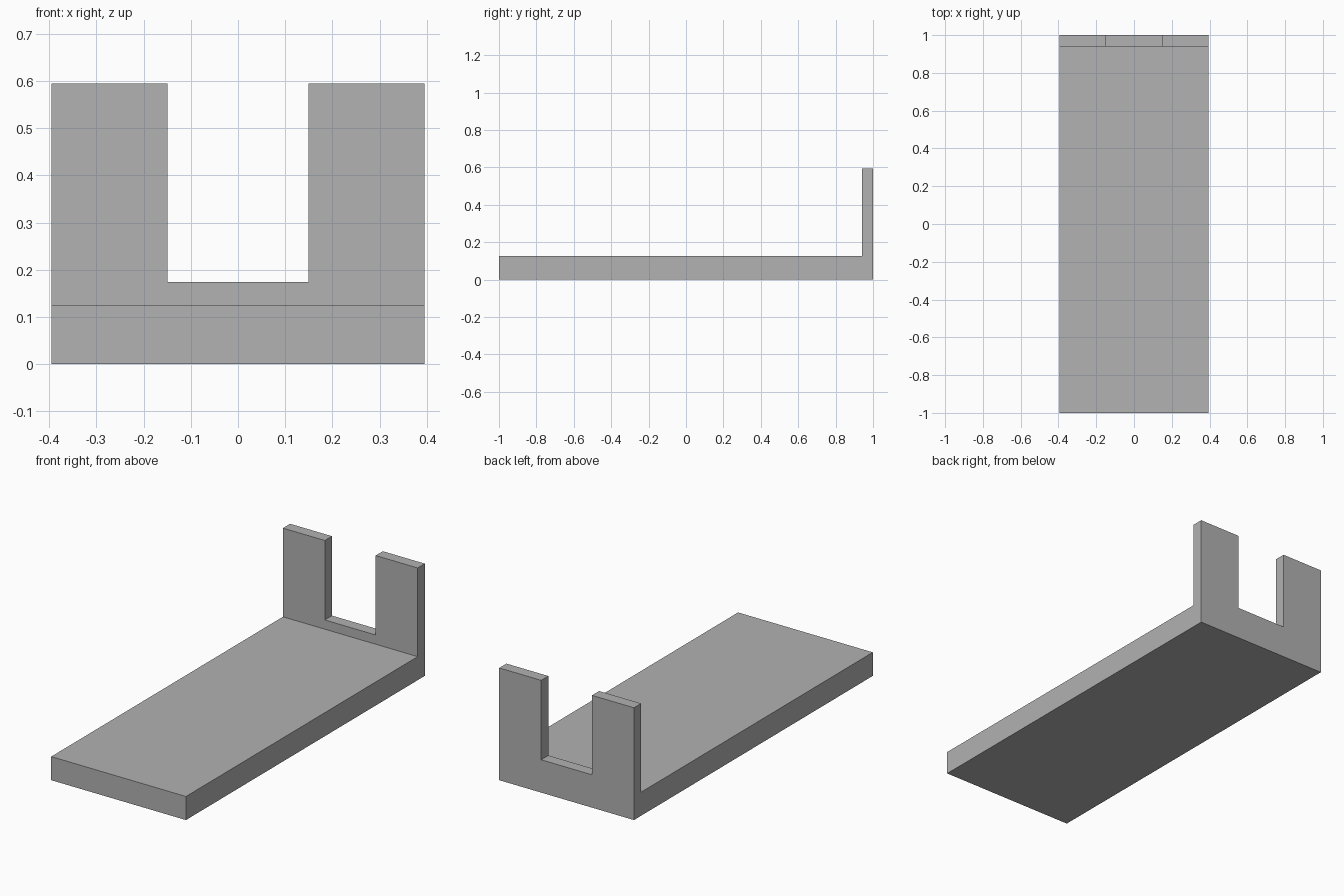
import bpy
import bmesh
from mathutils import Vector

cube = bpy.data.objects.get("Cube")
if cube:
    bpy.data.objects.remove(cube, do_unlink=True)

HALF_WIDTH = 0.395
BASE_TOP = 0.125
PLATE_FRONT = 0.94
PLATE_TOP = 0.595
NOTCH_HALF = 0.149
NOTCH_FLOOR = 0.174

grey = bpy.data.materials.new("mid grey")
grey.use_nodes = True
colour = (0.445, 0.445, 0.445, 1)
grey.diffuse_color = colour
grey.node_tree.nodes["Principled BSDF"].inputs["Base Color"].default_value = colour


def extruded(name, points, offset):
    """Closed solid made by sweeping a flat outline along an offset."""
    bm = bmesh.new()
    face = bm.faces.new([bm.verts.new(p) for p in points])
    swept = bmesh.ops.extrude_face_region(bm, geom=[face])["geom"]
    moved = [v for v in swept if isinstance(v, bmesh.types.BMVert)]
    bmesh.ops.translate(bm, verts=moved, vec=Vector(offset))
    bmesh.ops.recalc_face_normals(bm, faces=bm.faces)
    mesh = bpy.data.meshes.new(name)
    bm.to_mesh(mesh)
    bm.free()
    obj = bpy.data.objects.new(name, mesh)
    bpy.context.collection.objects.link(obj)
    mesh.materials.append(grey)
    return obj


# Base slab and upright end plate, one L-shaped section
section = [(-1, 0), (1, 0), (1, PLATE_TOP), (PLATE_FRONT, PLATE_TOP),
           (PLATE_FRONT, BASE_TOP), (-1, BASE_TOP)]
bracket = extruded("slotted_bracket", [(-HALF_WIDTH, y, z) for y, z in section],
                   (2 * HALF_WIDTH, 0, 0))

# Square notch through the end plate
top = PLATE_TOP + 0.1
notch = [(-NOTCH_HALF, NOTCH_FLOOR), (NOTCH_HALF, NOTCH_FLOOR),
         (NOTCH_HALF, top), (-NOTCH_HALF, top)]
cutter = extruded("notch_cutter", [(x, PLATE_FRONT - 0.1, z) for x, z in notch],
                  (0, 0.3, 0))
cutter.hide_render = True
cutter.hide_viewport = True
cutter.display_type = 'WIRE'

cut = bracket.modifiers.new("notch", 'BOOLEAN')
cut.operation = 'DIFFERENCE'
cut.solver = 'EXACT'
cut.object = cutter
